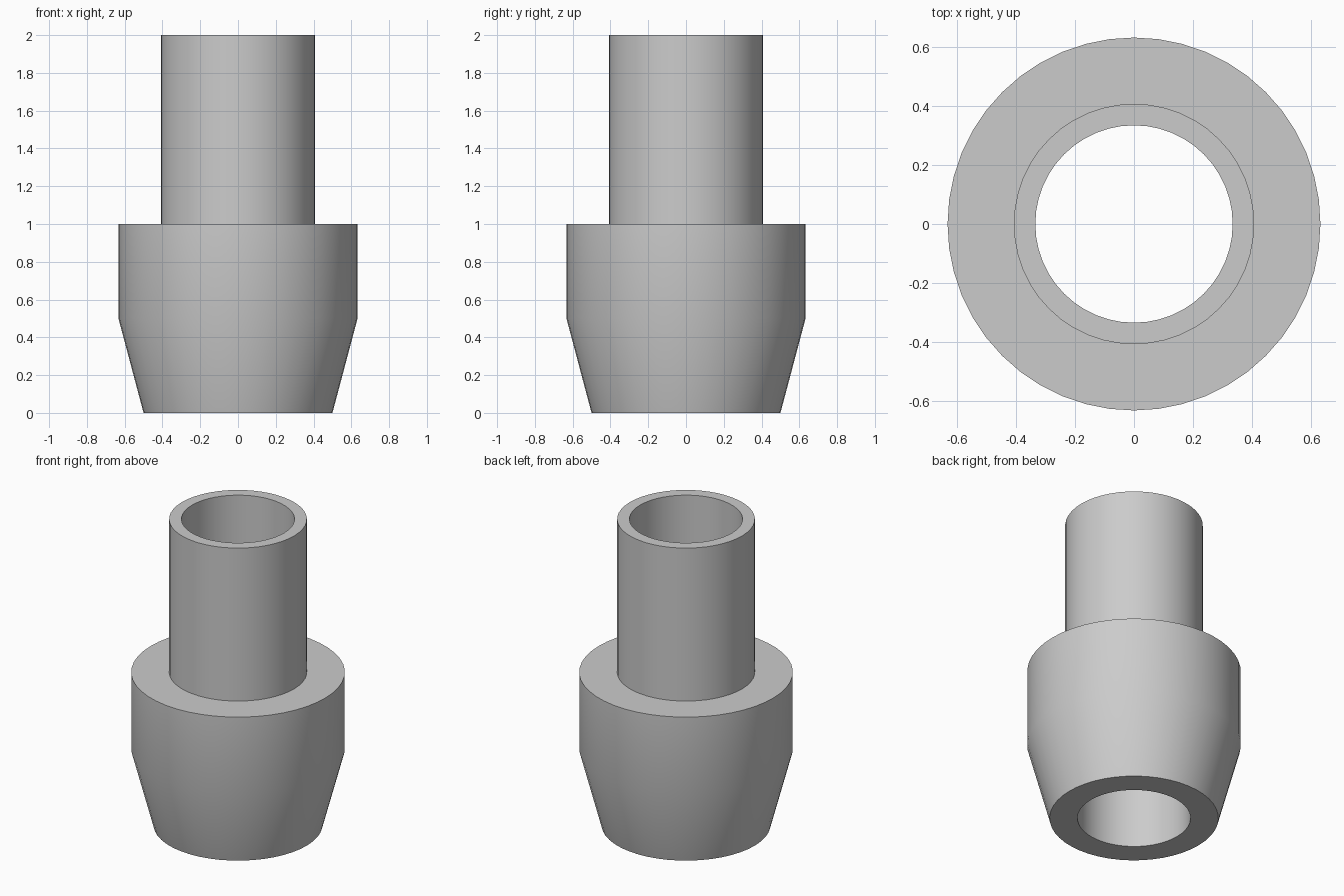
import bpy
import bmesh
import math

cube = bpy.data.objects.get("Cube")
if cube:
    bpy.data.objects.remove(cube, do_unlink=True)

SEGMENTS = 48
BORE, TUBE, COLLAR, FOOT = 0.335, 0.408, 0.633, 0.5

# Plain grey material
grey = bpy.data.materials.new("plain_grey")
grey.use_nodes = True
colour = (0.6, 0.6, 0.6, 1)
grey.diffuse_color = colour
grey.node_tree.nodes["Principled BSDF"].inputs["Base Color"].default_value = colour


def lathe(name, profile, material):
    """Revolve a closed (radius, height) profile around the z axis."""
    bm = bmesh.new()
    verts = [bm.verts.new((r, 0, z)) for r, z in profile]
    edges = [bm.edges.new((a, b)) for a, b in zip(verts, verts[1:] + verts[:1])]
    bmesh.ops.spin(bm, geom=verts + edges, cent=(0, 0, 0), axis=(0, 0, 1),
                   angle=math.tau, steps=SEGMENTS, use_duplicate=False)
    bmesh.ops.remove_doubles(bm, verts=bm.verts, dist=0.0001)
    bmesh.ops.recalc_face_normals(bm, faces=bm.faces)
    mesh = bpy.data.meshes.new(name)
    bm.to_mesh(mesh)
    bm.free()
    mesh.materials.append(material)
    obj = bpy.data.objects.new(name, mesh)
    bpy.context.collection.objects.link(obj)
    bpy.ops.object.select_all(action="DESELECT")
    obj.select_set(True)
    bpy.context.view_layer.objects.active = obj
    bpy.ops.object.shade_smooth_by_angle(angle=math.radians(30))
    return obj


# Hollow sleeve: tapered foot, straight collar, narrow tube and through bore
lathe("hollow_sleeve", [
    (BORE, 0), (FOOT, 0), (COLLAR, 0.5), (COLLAR, 1),
    (TUBE, 1), (TUBE, 2), (BORE, 2),
], grey)
